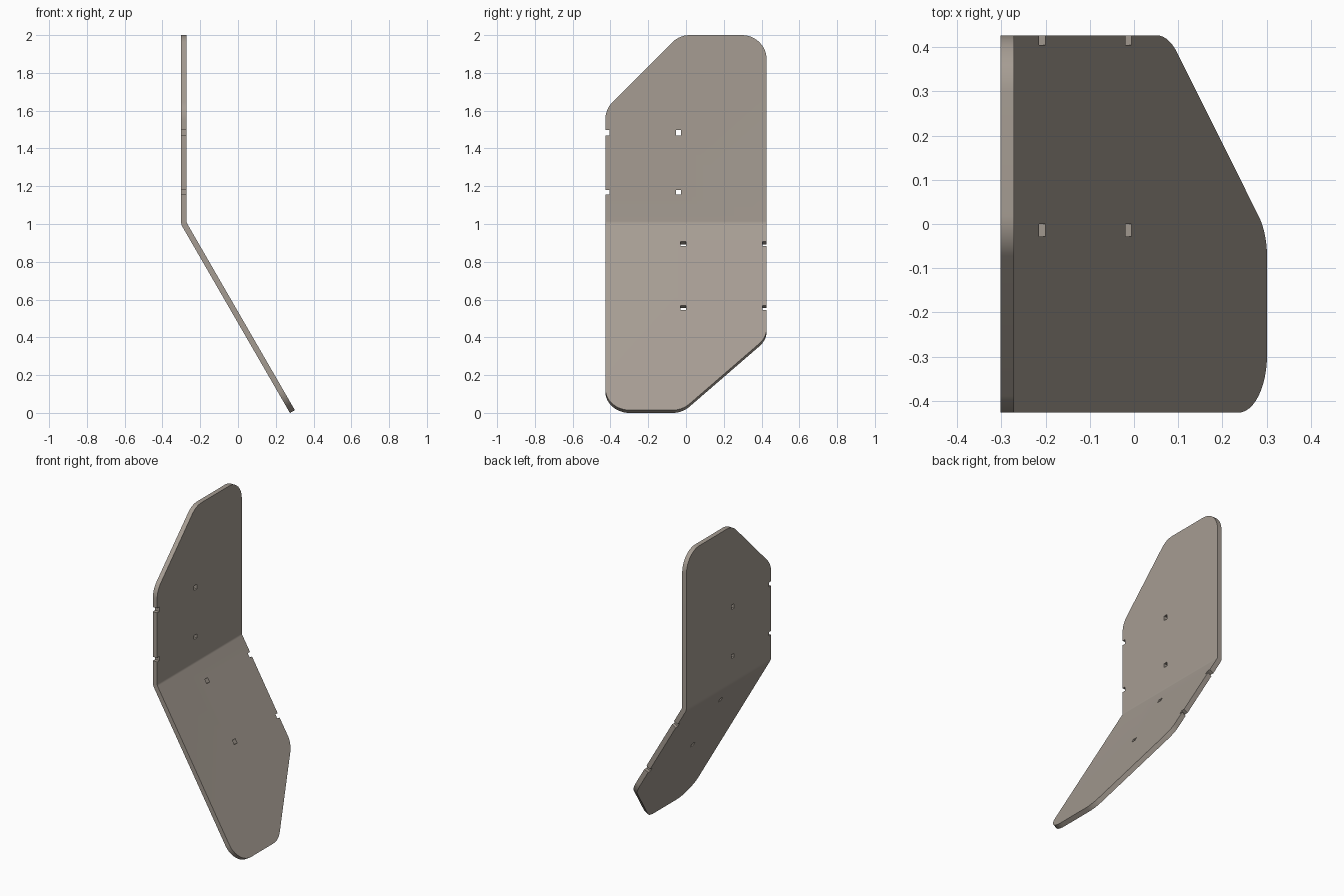
import bpy, bmesh, math
from mathutils import Vector

if "Cube" in bpy.data.objects:
    bpy.data.objects.remove(bpy.data.objects["Cube"])

THICK = 0.03          # sheet thickness
HALF = 0.427          # half width
R = 0.13              # corner radius
X0, Z0 = -0.272, 1.007  # inner fold line
BEND, RAD = math.radians(30), 0.03
T = RAD * math.tan(BEND / 2)


def fillet(prev, corner, nxt, steps=12):
    """Rounded corner as a list of points."""
    a, b = (prev - corner).normalized(), (nxt - corner).normalized()
    half = a.angle(b) / 2
    centre = corner + (a + b).normalized() * (R / math.sin(half))
    start = corner + a * (R / math.tan(half)) - centre
    end = corner + b * (R / math.tan(half)) - centre
    sweep = math.pi - 2 * half
    return [centre + (start * math.sin((1 - i / steps) * sweep)
                      + end * math.sin(i / steps * sweep)) / math.sin(sweep)
            for i in range(steps + 1)]


def notch(side, u0, u1, depth=0.022):
    """Square bite in a long edge, listed from u0 to u1."""
    y, yi = side * HALF, side * (HALF - depth)
    return [Vector(p) for p in ((y, u0), (yi, u0), (yi, u1), (y, u1))]


def fold(y, u, d):
    """Flat sheet position to folded position."""
    if u >= T:
        return (X0 - d, y, Z0 + u)
    if u <= -T:
        c, s = math.cos(BEND), math.sin(BEND)
        return (X0 - u * s - d * c, y, Z0 + u * c - d * s)
    a = math.pi + (T - u) / (2 * T) * BEND
    return (X0 + RAD + (RAD + d) * math.cos(a), y, Z0 + T + (RAD + d) * math.sin(a))


# Flat outline: six rounded corners, two notches on each long edge
UP, LOW = 0.993, -1.146
corners = [Vector(p) for p in ((HALF, UP), (-0.034, UP), (-HALF, 0.60),
                               (-HALF, LOW), (-0.02, LOW), (HALF, -0.70))]
outline = []
for i, c in enumerate(corners):
    outline += fillet(corners[i - 1], c, corners[(i + 1) % 6])
    if i == 2:
        outline += notch(-1, 0.490, 0.461) + notch(-1, 0.173, 0.148)
outline += notch(1, -0.533, -0.505) + notch(1, -0.144, -0.115)

# Square holes through the sheet
loops = [outline]
for y0, y1, u0, u1 in ((-0.053, -0.026, 0.461, 0.490), (-0.053, -0.026, 0.148, 0.173),
                       (-0.028, 0.0, -0.144, -0.115), (-0.028, 0.0, -0.533, -0.505)):
    loops.append([Vector(p) for p in ((y0, u0), (y1, u0), (y1, u1), (y0, u1))])

bm = bmesh.new()
for loop in loops:
    vs = [bm.verts.new((p.x, p.y, 0)) for p in loop]
    for i, v in enumerate(vs):
        bm.edges.new((vs[i - 1], v))
bmesh.ops.triangle_fill(bm, use_beauty=True, use_dissolve=False, edges=bm.edges[:])

# Thickness, then cuts across the fold so it can curve
top = bmesh.ops.extrude_face_region(bm, geom=bm.faces[:])
bmesh.ops.translate(bm, vec=(0, 0, THICK),
                    verts=[g for g in top["geom"] if isinstance(g, bmesh.types.BMVert)])
for i in range(9):
    bmesh.ops.bisect_plane(bm, geom=bm.verts[:] + bm.edges[:] + bm.faces[:], dist=1e-6,
                           plane_co=(0, -T + 2 * T * i / 8, 0), plane_no=(0, 1, 0))
for v in bm.verts:
    v.co = fold(*v.co)
bmesh.ops.recalc_face_normals(bm, faces=bm.faces[:])

mesh = bpy.data.meshes.new("bent_plate")
bm.to_mesh(mesh)
bm.free()
plate = bpy.data.objects.new("bent_plate", mesh)
bpy.context.collection.objects.link(plate)

# Warm grey metal
grey = bpy.data.materials.new("warm_grey")
grey.diffuse_color = (0.38, 0.335, 0.29, 1)
grey.use_nodes = True
grey.node_tree.nodes["Principled BSDF"].inputs["Base Color"].default_value = grey.diffuse_color
mesh.materials.append(grey)

bpy.context.view_layer.objects.active = plate
plate.select_set(True)
bpy.ops.object.shade_smooth_by_angle(angle=math.radians(30))
